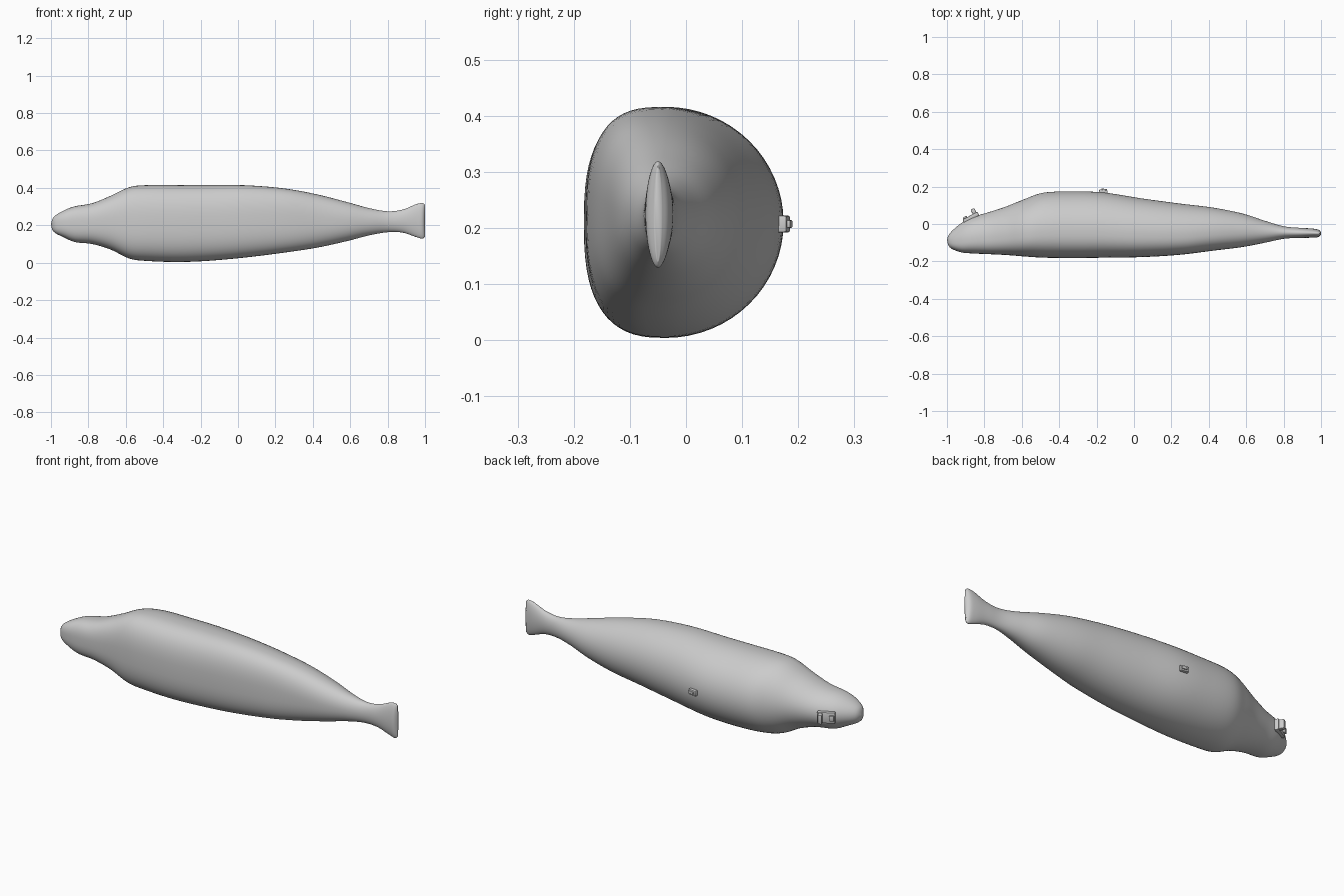
import bpy
import bmesh
import math
from mathutils import Vector, Matrix

cube = bpy.data.objects.get("Cube")
if cube:
    bpy.data.objects.remove(cube, do_unlink=True)

# One plain grey for the whole model
grey = bpy.data.materials.new("light grey")
grey.use_nodes = True
colour = (0.6, 0.6, 0.6, 1)
grey.diffuse_color = colour
grey.node_tree.nodes["Principled BSDF"].inputs["Base Color"].default_value = colour


def add_object(name, bm, angle):
    """Turn a bmesh into a shaded, coloured object."""
    bmesh.ops.recalc_face_normals(bm, faces=bm.faces)
    mesh = bpy.data.meshes.new(name)
    bm.to_mesh(mesh)
    bm.free()
    mesh.materials.append(grey)
    obj = bpy.data.objects.new(name, mesh)
    bpy.context.collection.objects.link(obj)
    bpy.ops.object.select_all(action="DESELECT")
    obj.select_set(True)
    bpy.context.view_layer.objects.active = obj
    bpy.ops.object.shade_smooth_by_angle(angle=math.radians(angle))
    return obj


def smooth_path(points, steps):
    """Catmull-Rom interpolation through all stations."""
    result = []
    last = len(points) - 1
    for i in range(last):
        before, start = points[max(i - 1, 0)], points[i]
        end, after = points[i + 1], points[min(i + 2, last)]
        for s in range(steps):
            t = s / steps
            linear = end - before
            square = 2 * before - 5 * start + 4 * end - after
            cubic = 3 * start - before - 3 * end + after
            result.append(start + (linear * t + square * t**2 + cubic * t**3) / 2)
    result.append(points[last])
    return result


def power(value, exponent):
    return math.copysign(abs(value) ** exponent, value)


def body_ring(station, sides):
    """Egg section: full and squarish in front, round and longer behind."""
    x, low, high, front, back = station
    tail = min(max((x - 0.3) / 0.5, 0), 1)
    middle = front + (back - front) * (0.41 + 0.09 * tail)
    squareness = 2 / (2.7 - 0.7 * tail)
    ring = []
    for i in range(sides):
        a = math.tau * i / sides
        c, s = math.cos(a), math.sin(a)
        if c < 0:
            y = middle + power(c, squareness) * (middle - front)
            s = power(s, squareness)
        else:
            y = middle + c * (back - middle)
        ring.append(Vector((x, y, (low + high) / 2 + s * (high - low) / 2)))
    return ring


# Body stations from nose to tail: x, bottom, top, front, back
stations = [Vector(row) for row in (
    (-1, .205, .206, -.086, -.085),
    (-.985, .165, .245, -.125, -.05),
    (-.93, .135, .28, -.15, .0),
    (-.87, .11, .302, -.157, .035),
    (-.78, .1, .318, -.161, .062),
    (-.68, .07, .358, -.166, .095),
    (-.58, .022, .404, -.174, .135),
    (-.48, .009, .415, -.18, .168),
    (-.32, .004, .415, -.182, .174),
    (-.16, .01, .415, -.18, .168),
    (.04, .028, .414, -.177, .137),
    (.24, .053, .398, -.165, .11),
    (.42, .08, .366, -.143, .088),
    (.58, .115, .325, -.123, .056),
    (.7, .146, .292, -.1, .017),
    (.8, .163, .275, -.079, -.012),
    (.88, .161, .284, -.075, -.02),
    (.95, .138, .312, -.073, -.024),
    (.985, .129, .319, -.07, -.03),
    (1, .14, .31, -.056, -.044),
)]
bm = bmesh.new()
rings = [[bm.verts.new(p) for p in body_ring(st, 64)] for st in smooth_path(stations, 5)]
for a, b in zip(rings, rings[1:]):
    for i in range(64):
        j = (i + 1) % 64
        bm.faces.new((a[i], a[j], b[j], b[i]))
bm.faces.new(rings[0])
bm.faces.new(rings[-1])
add_object("body", bm, 60)


def fitting_block(name, origin, turn, centre, size):
    """Small bevelled block placed in a turned local frame on the back."""
    bm = bmesh.new()
    bmesh.ops.create_cube(bm, size=1)
    bmesh.ops.scale(bm, vec=size, verts=bm.verts)
    bmesh.ops.bevel(bm, geom=bm.edges[:], offset=min(size) * 0.2, segments=2,
                    affect="EDGES", profile=0.5)
    frame = Matrix.Translation(origin) @ Matrix.Rotation(math.radians(turn), 4, "Z")
    bmesh.ops.transform(bm, matrix=frame @ Matrix.Translation(centre), verts=bm.verts)
    add_object(name, bm, 30)


# Small nub at the middle of the back
nub = (-.165, .168, .207)
fitting_block("nub_base", nub, -8, (0, .005, 0), (.046, .02, .03))
fitting_block("nub_ridge", nub, -8, (.004, .012, 0), (.03, .018, .014))

# Two-part fitting behind the head: plate, tall block and low bar
head = (-.872, .035, .207)
fitting_block("head_plate", head, 28, (0, 0, 0), (.09, .022, .06))
fitting_block("head_block", head, 28, (.028, .018, 0), (.022, .038, .05))
fitting_block("head_bar", head, 28, (-.028, .011, 0), (.024, .018, .03))
